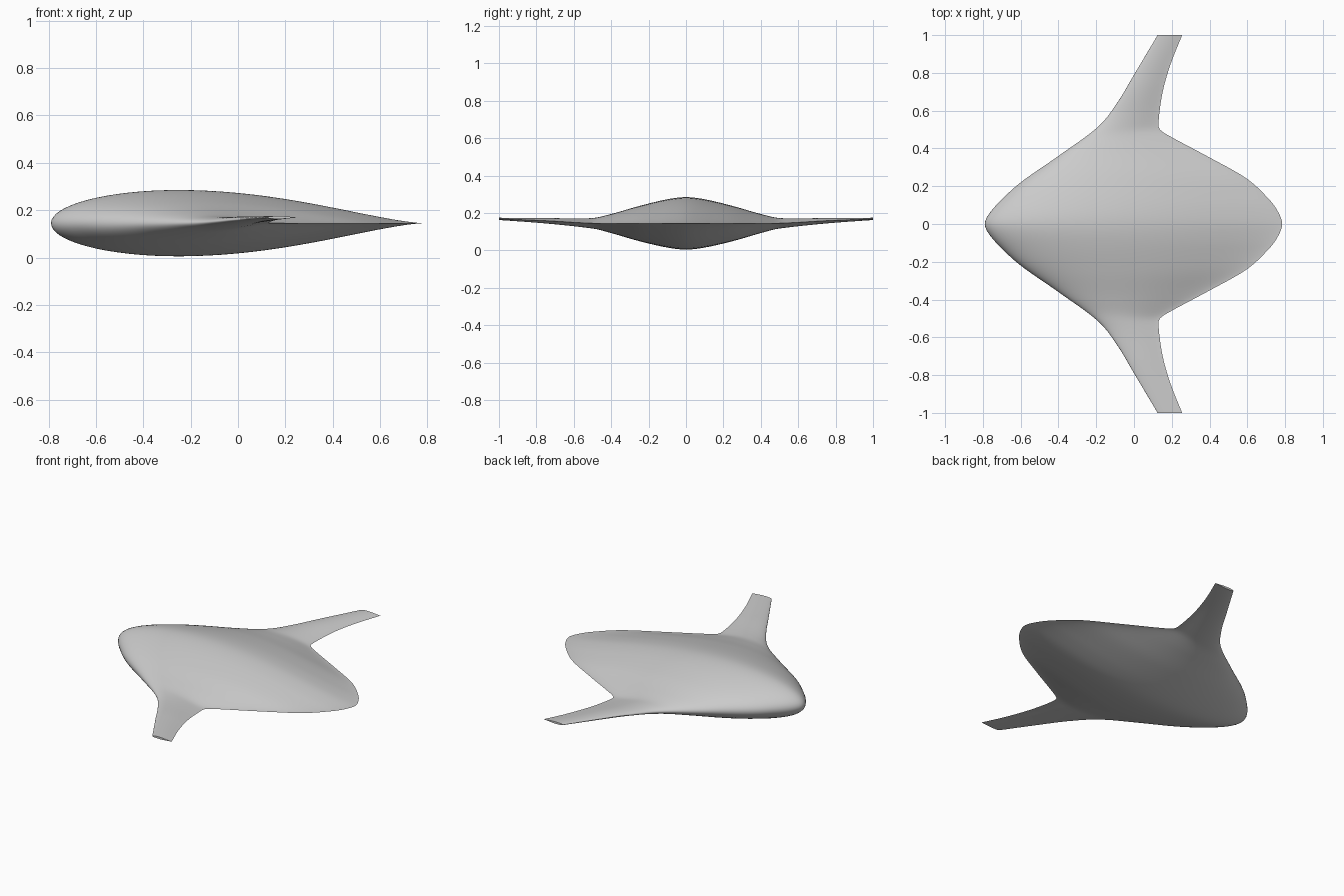
import bpy
import bmesh
import math

default = bpy.data.objects.get("Cube")
if default:
    bpy.data.objects.remove(default, do_unlink=True)

# Half-span curves: (distance from the centreline, value)
LEADING = [(0, -.79), (.05, -.77), (.12, -.71), (.22, -.6), (.36, -.4),
           (.515, -.19), (.64, -.09), (.79, 0), (1, .125)]
TRAILING = [(0, .785), (.06, .765), (.125, .72), (.24, .597), (.352, .4),
            (.47, .18), (.5, .137), (.54, .13), (.7, .152), (.85, .195), (1, .255)]
HALF_THICKNESS = [(0, .14), (.1, .129), (.25, .094), (.4, .051), (.5, .028),
                  (.75, .0145), (1, .006)]
MIDLINE = [(0, .145), (.48, .145), (.75, .159), (1, .169)]


def smooth_curve(points, y, mirrored=True):
    """Cubic interpolation through the points, level at the centreline."""
    def slope(i):
        if i == 0 and mirrored:
            return 0
        a, b = points[max(i - 1, 0)], points[min(i + 1, len(points) - 1)]
        return (b[1] - a[1]) / (b[0] - a[0])

    i = 0
    while i < len(points) - 2 and y > points[i + 1][0]:
        i += 1
    (y0, v0), (y1, v1) = points[i], points[i + 1]
    h = y1 - y0
    t = (y - y0) / h
    u = 1 - t
    return (u * u * (1 + 2 * t) * v0 + t * t * (3 - 2 * t) * v1
            + h * t * u * (u * slope(i) - t * slope(i + 1)))


def airfoil(c):
    """Relative half thickness at chord fraction c: round nose, thin tail."""
    peak = 0.34
    if c < peak:
        return math.sqrt(max(0, 1 - (1 - c / peak) ** 2))
    t = (c - peak) / (1 - peak)
    return max(0, 1 - t * t) ** 1.5


def section(y, steps=40):
    """Closed airfoil loop at span position y."""
    d = abs(y)
    front, back = smooth_curve(LEADING, d), smooth_curve(TRAILING, d)
    half, mid = smooth_curve(HALF_THICKNESS, d), smooth_curve(MIDLINE, d)
    loop = []
    for k in range(2 * steps):
        angle = math.pi * k / steps
        c = (1 + math.cos(angle)) / 2
        side = 1 if k < steps else -1
        loop.append((front + (back - front) * c, y, mid + side * half * airfoil(c)))
    return loop


def loft(name, loops, material):
    """Skin a row of loops, with flat caps on both ends."""
    bm = bmesh.new()
    rings = [[bm.verts.new(p) for p in loop] for loop in loops]
    for a, b in zip(rings, rings[1:]):
        for k in range(len(a)):
            n = (k + 1) % len(a)
            bm.faces.new((a[k], a[n], b[n], b[k]))
    bm.faces.new(rings[0])
    bm.faces.new(rings[-1])
    bmesh.ops.recalc_face_normals(bm, faces=bm.faces)
    mesh = bpy.data.meshes.new(name)
    bm.to_mesh(mesh)
    bm.free()
    obj = bpy.data.objects.new(name, mesh)
    bpy.context.collection.objects.link(obj)
    mesh.materials.append(material)
    bpy.context.view_layer.objects.active = obj
    obj.select_set(True)
    bpy.ops.object.shade_smooth_by_angle(angle=math.radians(40))
    obj.select_set(False)
    return obj


# Single light grey skin
grey = bpy.data.materials.new("light_grey")
grey.use_nodes = True
colour = (0.6, 0.6, 0.6, 1)
grey.diffuse_color = colour
grey.node_tree.nodes["Principled BSDF"].inputs["Base Color"].default_value = colour

# Body blended into both wings as one skin
stations = 60
loft("blended_wing_body",
     [section(k / stations) for k in range(-stations, stations + 1)], grey)
